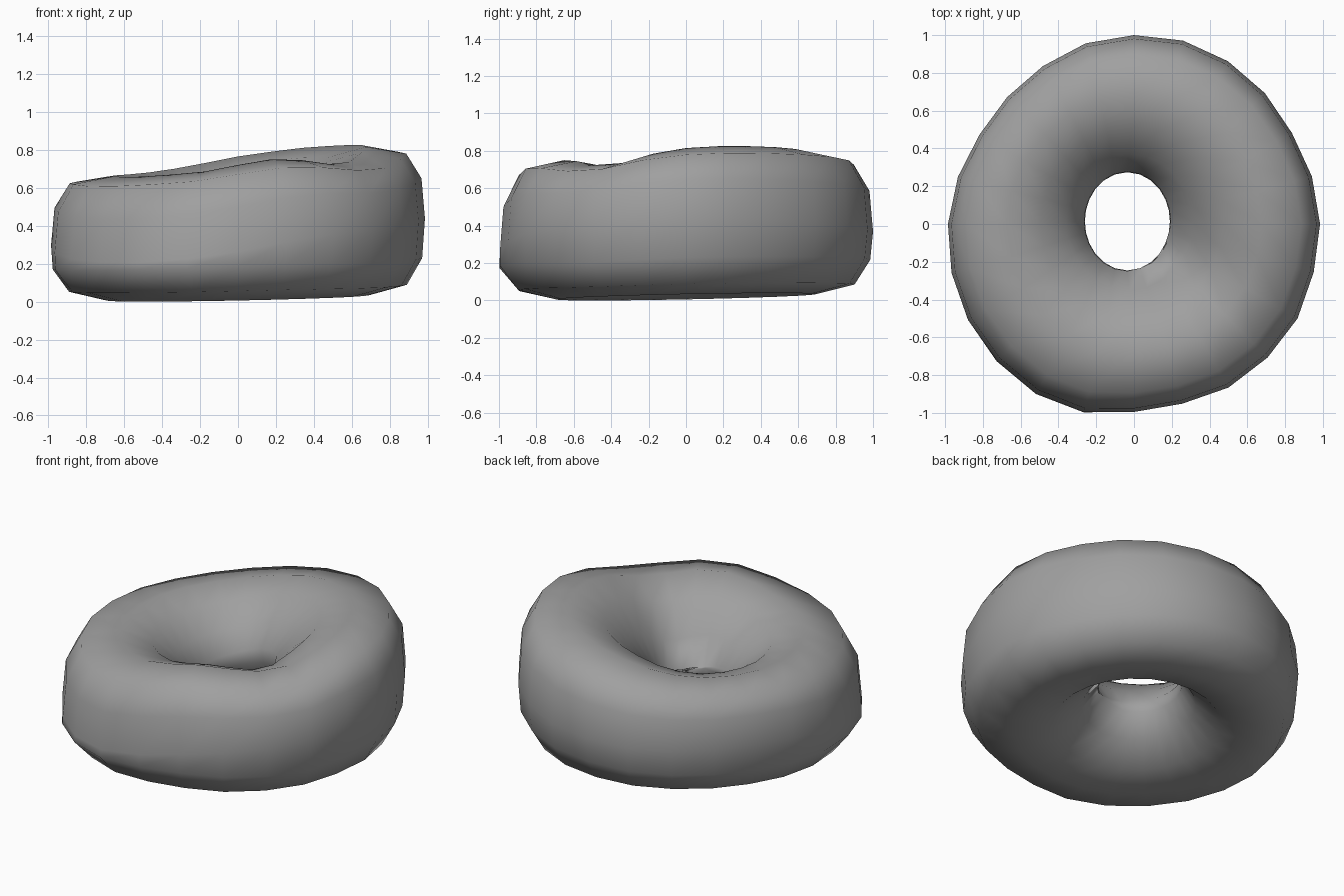
import bpy, bmesh
from math import sin, cos, radians

if "Cube" in bpy.data.objects:
    bpy.data.objects.remove(bpy.data.objects["Cube"])

# Irregular outer rim radius and crest height, every 15 degrees from +x
rim = [.985, .975, .965, .98, .995, 1.005, 1.0, .99, .965, .95, .945, .965,
       .985, 1.0, 1.015, 1.025, 1.035, 1.03, .995, .985, 1.0, 1.0, 1.0, .985]
crest = [.815, .825, .825, .82, .81, .79, .765, .73, .70, .68, .67, .665,
         .66, .66, .655, .66, .67, .685, .72, .75, .745, .725, .735, .785]

# Cross-section: (outward offset from the crest line, height fraction)
section = [(1, .52), (.95, .79), (.73, .955), (.15, 1), (-.35, .92), (-.72, .74),
           (-.99, .56), (-1, .44), (-.76, .24), (-.35, .06), (.2, 0), (.74, .07), (.96, .25)]

HOLE_X, HOLE_Y = -.035, .014   # hole is slightly off-centre
MID = .62


def lobe(angle, centre):
    """Smooth weight, 1 at the centre direction and 0 on the far side."""
    return max(0, cos(angle - radians(centre))) ** 2


# Lumpy ring body
bm = bmesh.new()
rings = []
for k, (r_out, top) in enumerate(zip(rim, crest)):
    a = radians(15 * k)
    c, s = cos(a), sin(a)
    r_in = .225 * .26 / ((.26 * c) ** 2 + (.225 * s) ** 2) ** .5
    bottom = .02 + .02 * cos(a - radians(45))
    outer_sag = 1 + .8 * lobe(a, 237) + .2 * lobe(a, 80)   # front left bulges low
    inner_sag = 1 + .5 * lobe(a, 315)                      # funnel is deeper here
    ring = []
    for u, v in section:
        if v > .5:
            v = v ** (outer_sag if u > 0 else inner_sag)
        elif u > .9:
            u += .05 * lobe(a, 237)
        r = MID + u * (r_out - MID if u > 0 else MID - r_in)
        shift = max(0, -u)
        ring.append(bm.verts.new((r * c + HOLE_X * shift, r * s + HOLE_Y * shift,
                                  bottom + v * (top - bottom))))
    rings.append(ring)

n = len(section)
for k, ring in enumerate(rings):
    nxt = rings[(k + 1) % len(rings)]
    for j in range(n):
        i = (j + 1) % n
        bm.faces.new((ring[j], nxt[j], nxt[i], ring[i]))
bmesh.ops.recalc_face_normals(bm, faces=bm.faces)
for f in bm.faces:
    f.smooth = True

mesh = bpy.data.meshes.new("ring_body")
bm.to_mesh(mesh)
bm.free()
body = bpy.data.objects.new("ring_body", mesh)
bpy.context.collection.objects.link(body)

# Mid-grey surface
grey = bpy.data.materials.new("mid_grey")
grey.diffuse_color = (.35, .35, .35, 1)
grey.use_nodes = True
grey.node_tree.nodes["Principled BSDF"].inputs["Base Color"].default_value = grey.diffuse_color
mesh.materials.append(grey)
